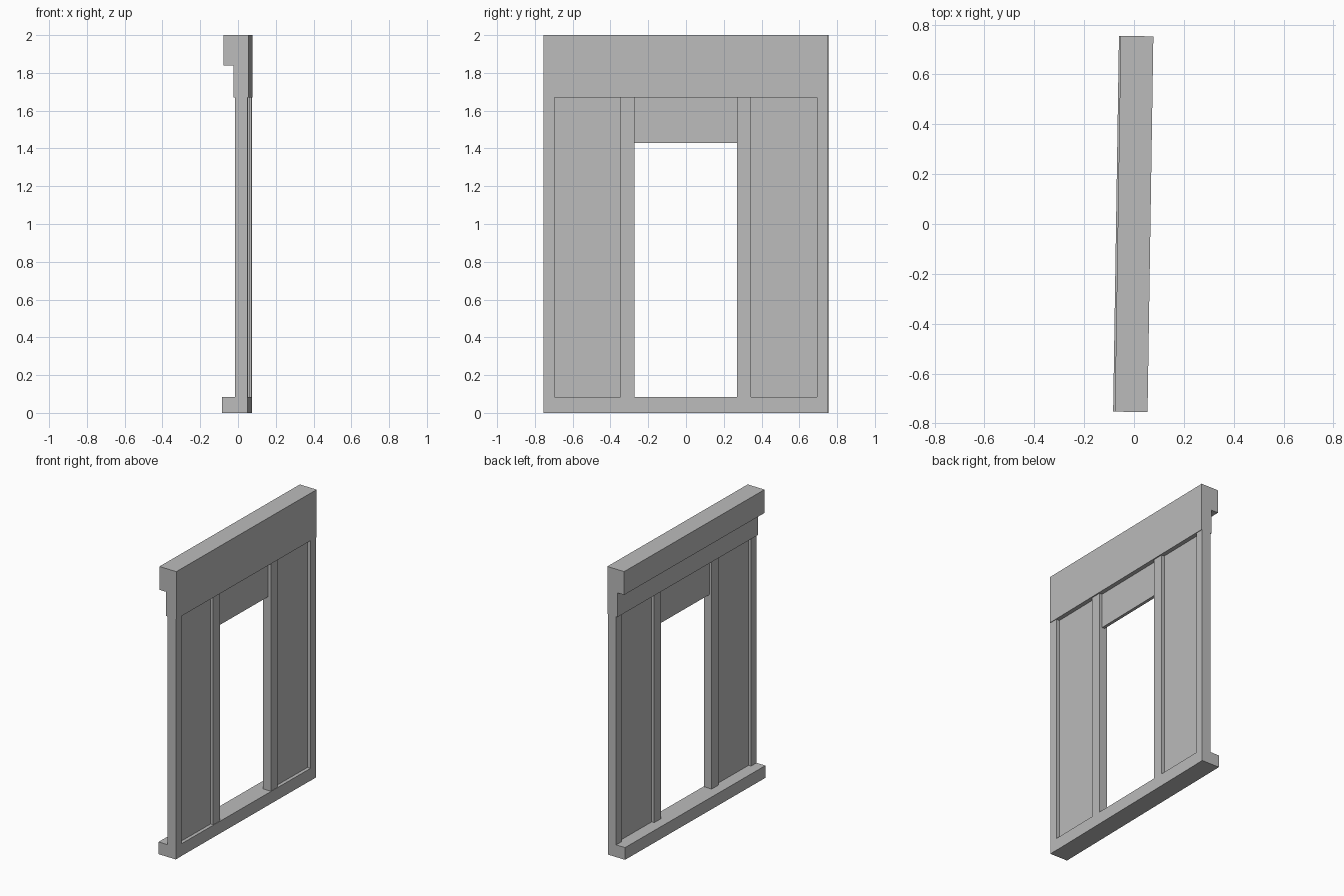
import bpy
import bmesh
from mathutils import Matrix, Vector

cube = bpy.data.objects.get("Cube")
if cube:
    bpy.data.objects.remove(cube, do_unlink=True)

# Single plain grey finish
grey = bpy.data.materials.new("plain_grey")
grey.use_nodes = True
colour = (0.5, 0.5, 0.5, 1)
grey.diffuse_color = colour
grey.node_tree.nodes["Principled BSDF"].inputs["Base Color"].default_value = colour

# The whole frame is turned slightly about the vertical axis
TURN = Matrix.Rotation(-0.0155, 4, "Z")

HALF = 0.754      # half the overall width
BACK = -0.003     # rear face of the posts
FRONT = 0.062     # front face of the posts
SILL_TOP = 0.085
BEAM_BASE = 1.67


def box(name, x, y, z):
    """Axis-aligned box between pairs of limits, then turned with the frame."""
    lo, hi = Vector((x[0], y[0], z[0])), Vector((x[1], y[1], z[1]))
    bm = bmesh.new()
    bmesh.ops.create_cube(bm, size=1)
    bmesh.ops.scale(bm, vec=hi - lo, verts=bm.verts)
    bmesh.ops.translate(bm, vec=(lo + hi) / 2, verts=bm.verts)
    mesh = bpy.data.meshes.new(name)
    bm.to_mesh(mesh)
    bm.free()
    mesh.materials.append(grey)
    obj = bpy.data.objects.new(name, mesh)
    obj.matrix_world = TURN
    bpy.context.collection.objects.link(obj)


# Header cap and beam, flush at the front and stepped at the rear
box("header_cap", (-0.065, 0.066), (-HALF, HALF), (1.838, 2.0))
box("header_beam", (-0.013, 0.066), (-HALF, HALF), (BEAM_BASE, 1.838))

# Sill: rear ledge over the full width, front rail between the outer posts
box("sill_ledge", (-0.072, BACK), (-HALF, HALF), (0, SILL_TOP))
box("sill_rail", (BACK, FRONT - 0.001), (-0.695, 0.695), (0, SILL_TOP))

# Posts and recessed wall panels on both sides
for label, side in (("left", 1), ("right", -1)):
    def span(a, b):
        return sorted((side * a, side * b))

    box(label + "_outer_post", (BACK, FRONT), span(0.695, HALF), (0, BEAM_BASE))
    box(label + "_inner_post", (BACK, 0.058), span(0.272, 0.346), (SILL_TOP, BEAM_BASE))
    box(label + "_panel", (0.016, 0.037), span(0.346, 0.695), (SILL_TOP, BEAM_BASE))

# Panel above the doorway
box("lintel_panel", (0.016, 0.037), (-0.272, 0.272), (1.43, BEAM_BASE))
